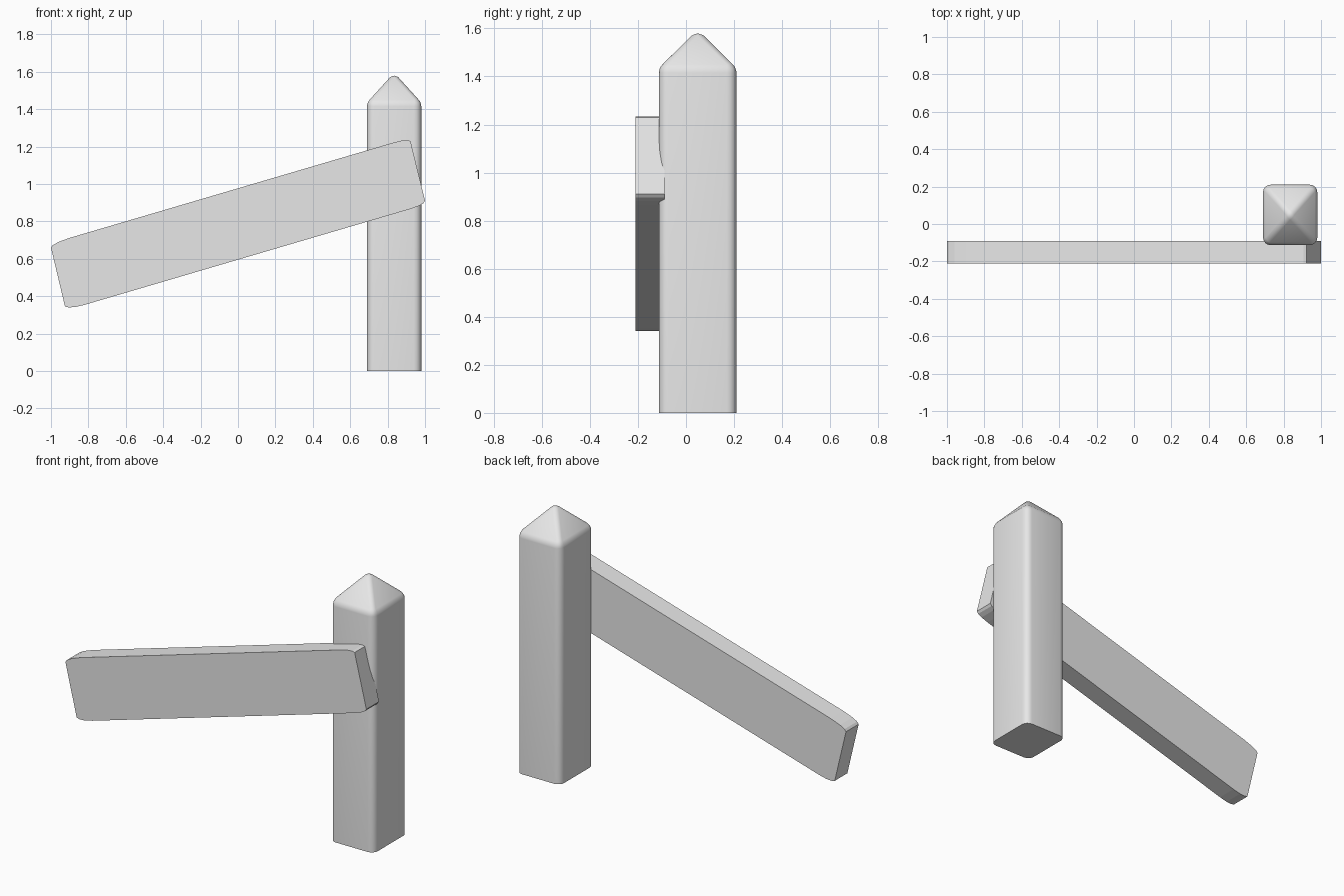
import bpy
import bmesh
import math

cube = bpy.data.objects.get("Cube")
if cube:
    bpy.data.objects.remove(cube, do_unlink=True)

# Single pale grey material
grey = bpy.data.materials.new("pale_grey")
grey.use_nodes = True
colour = (0.8, 0.8, 0.8, 1)
grey.diffuse_color = colour
grey.node_tree.nodes["Principled BSDF"].inputs["Base Color"].default_value = colour


def finish(name, bm):
    bmesh.ops.recalc_face_normals(bm, faces=bm.faces[:])
    mesh = bpy.data.meshes.new(name)
    bm.to_mesh(mesh)
    bm.free()
    mesh.materials.append(grey)
    obj = bpy.data.objects.new(name, mesh)
    bpy.context.collection.objects.link(obj)
    return obj


# Square post with a pointed cap
def build_post(x0, x1, y0, y1, eave, apex):
    bm = bmesh.new()
    corners = [(x0, y0), (x1, y0), (x1, y1), (x0, y1)]
    low = [bm.verts.new((x, y, 0)) for x, y in corners]
    high = [bm.verts.new((x, y, eave)) for x, y in corners]
    tip = bm.verts.new(((x0 + x1) / 2, (y0 + y1) / 2, apex))
    bm.faces.new(low)
    for i in range(4):
        j = (i + 1) % 4
        bm.faces.new((low[i], low[j], high[j], high[i]))
        bm.faces.new((high[i], high[j], tip))
    # Vertical edges are rounded most, the foot stays sharp
    weight = bm.edges.layers.float.new("bevel_weight_edge")
    for edge in bm.edges:
        heights = sorted(v.co.z for v in edge.verts)
        if heights[1] > 0:
            edge[weight] = 1.0 if heights[0] == 0 else 0.5
    obj = finish("post", bm)
    bevel = obj.modifiers.new("rounded_edges", "BEVEL")
    bevel.limit_method = "WEIGHT"
    bevel.width = 0.04
    bevel.segments = 4
    bpy.ops.object.select_all(action="DESELECT")
    obj.select_set(True)
    bpy.context.view_layer.objects.active = obj
    bpy.ops.object.modifier_apply(modifier=bevel.name)
    bpy.ops.object.shade_smooth_by_angle(angle=math.radians(40))


# Slanted sign board, an outline extruded in depth
def build_board(outline, front, back):
    bm = bmesh.new()
    face = bm.faces.new([bm.verts.new((x, front, z)) for x, z in outline])
    made = bmesh.ops.extrude_face_region(bm, geom=[face])
    verts = [v for v in made["geom"] if isinstance(v, bmesh.types.BMVert)]
    bmesh.ops.translate(bm, verts=verts, vec=(0, back - front, 0))
    finish("sign_board", bm)


build_post(0.69, 0.98, -0.113, 0.21, 1.435, 1.595)

board_outline = [
    (-0.925, 0.345), (-0.905, 0.34), (-0.87, 0.342), (-0.82, 0.354),
    (0.92, 0.866), (0.965, 0.882), (0.99, 0.896), (1.0, 0.91),
    (0.922, 1.23), (0.905, 1.234), (0.87, 1.231), (0.82, 1.218),
    (-0.90, 0.712), (-0.96, 0.69), (-0.99, 0.673), (-1.0, 0.66),
]
build_board(board_outline, -0.21, -0.09)
